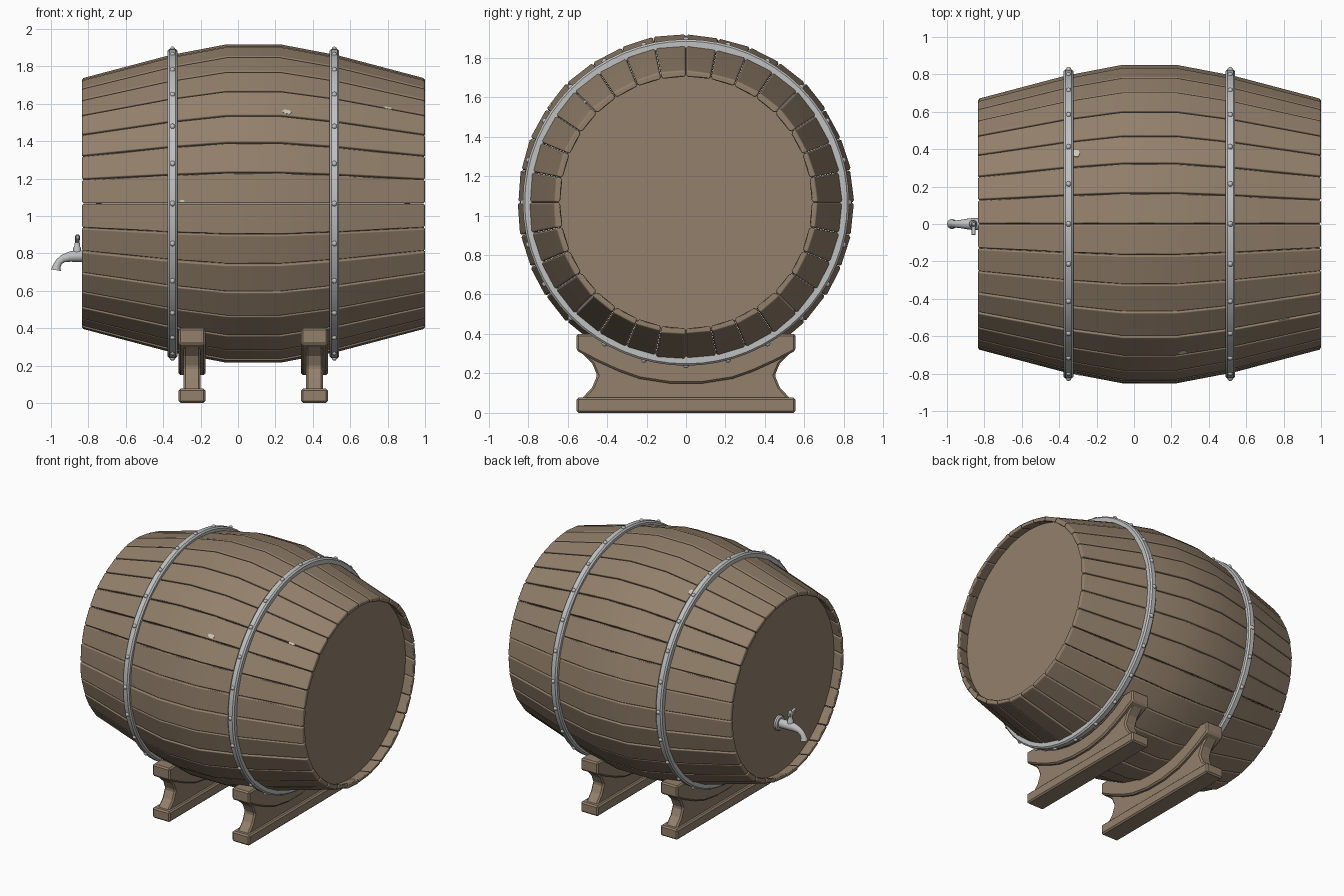
import bpy, bmesh, math, random
from mathutils import Vector

if "Cube" in bpy.data.objects:
    bpy.data.objects.remove(bpy.data.objects["Cube"])

random.seed(4)
CX, CZ, N = 0.0825, 1.066, 32          # barrel centre and stave count


def material(name, rgb):
    m = bpy.data.materials.new(name)
    m.diffuse_color = (*rgb, 1)
    m.use_nodes = True
    m.node_tree.nodes["Principled BSDF"].inputs["Base Color"].default_value = m.diffuse_color
    return m


WOOD = material("brown wood", (0.292, 0.216, 0.147))
STEEL = material("grey steel", (0.52, 0.525, 0.53))
CHIP = material("pale chip", (0.60, 0.57, 0.49))


def finish(name, bm, mat, bevel=0, smooth=False):
    bmesh.ops.recalc_face_normals(bm, faces=bm.faces)
    me = bpy.data.meshes.new(name)
    bm.to_mesh(me)
    bm.free()
    ob = bpy.data.objects.new(name, me)
    bpy.context.collection.objects.link(ob)
    me.materials.append(mat)
    if smooth:
        bpy.ops.object.select_all(action='DESELECT')
        ob.select_set(True)
        bpy.context.view_layer.objects.active = ob
        bpy.ops.object.shade_smooth_by_angle(angle=math.radians(40))
    if bevel:
        b = ob.modifiers.new("bevel", 'BEVEL')
        b.width, b.segments = bevel, 1
        b.limit_method, b.angle_limit = 'ANGLE', math.radians(40)
        b.harden_normals = smooth
    return ob


def loft(bm, rings, closed=False):
    """Skin a list of point rings; cap both ends unless closed."""
    vs = [[bm.verts.new(p) for p in r] for r in rings]
    n = len(vs[0])
    for i in range(len(vs) if closed else len(vs) - 1):
        a, b = vs[i], vs[(i + 1) % len(vs)]
        for j in range(n):
            k = (j + 1) % n
            bm.faces.new((a[j], a[k], b[k], b[j]))
    if not closed:
        bm.faces.new(vs[0])
        bm.faces.new(vs[-1])


def polar(x, r, a, t=0):
    """Point around the barrel axis, shifted t along the tangent."""
    c, s = math.cos(a), math.sin(a)
    return Vector((x, r * c - t * s, CZ + r * s + t * c))


# barrel outline (x, radius), mirrored about the middle
HALF = [(-0.9175, 0.667), (-0.45, 0.790), (-0.145, 0.848)]
OUTLINE = [(CX + x, r) for x, r in HALF] + [(CX - x, r) for x, r in HALF[::-1]]


def radius(x):
    for (x0, r0), (x1, r1) in zip(OUTLINE, OUTLINE[1:]):
        if x <= x1:
            return r0 + (r1 - r0) * (x - x0) / (x1 - x0)
    return OUTLINE[-1][1]


# staves
bm = bmesh.new()
for i in range(N):
    a = (i + 0.5) * 2 * math.pi / N
    lift, tilt = random.uniform(-0.004, 0.003), random.uniform(-0.003, 0.003)
    rings = []
    for x, r in OUTLINE:
        ro, ri = r + lift, r - 0.034
        wo = r * math.tan(math.pi / N) - 0.0015
        wi = ri * math.tan(math.pi / N) - 0.0005
        rings.append([polar(x, ri, a, -wi), polar(x, ri, a, wi),
                      polar(x, ro + tilt, a, wo), polar(x, ro - tilt, a, -wo)])
    loft(bm, rings)
finish("staves", bm, WOOD, bevel=0.009, smooth=True)

# barrel heads, recessed inside the stave ends
for name, x0, x1 in (("tap_end_head", -0.76, -0.73), ("plain_end_head", 0.89, 0.92)):
    bm = bmesh.new()
    loft(bm, [[polar(x, 0.655, k * math.pi / 32) for k in range(64)] for x in (x0, x1)])
    finish(name, bm, WOOD)

# hoops with rivets
for side, hx in (("left", -0.35), ("right", 0.515)):
    section = [(-0.026, 0.77), (-0.026, 0.817), (-0.016, 0.827),
               (0.016, 0.827), (0.026, 0.817), (0.026, 0.77)]
    bm = bmesh.new()
    loft(bm, [[polar(hx + x, r, k * math.pi / 32) for x, r in section]
              for k in range(64)], closed=True)
    finish(side + "_hoop", bm, STEEL, smooth=True)
    bm = bmesh.new()
    for k in range(24):
        ball = bmesh.ops.create_uvsphere(bm, u_segments=10, v_segments=6, radius=0.015)
        bmesh.ops.translate(bm, verts=ball["verts"], vec=polar(hx, 0.825, k * math.pi / 12))
    finish(side + "_hoop_rivets", bm, STEEL, smooth=True)

# small pale chips on the staves: x, angle, length, width
bm = bmesh.new()
for x, deg, l, w in ((0.26, 144.5, 0.05, 0.028), (-0.31, 62, 0.04, 0.04),
                     (0.80, 135, 0.055, 0.014), (0.46, 134, 0.03, 0.01),
                     (-0.30, 179, 0.03, 0.01)):
    a = math.radians(deg)
    shape = [(0.5, 0.1), (0.3, 0.5), (-0.2, 0.45), (-0.5, 0), (-0.25, -0.5), (0.35, -0.4)]
    loft(bm, [[polar(x + u * l, radius(x + u * l) + h, a, v * w) for u, v in shape]
              for h in (-0.004, 0.005)])
finish("stave_chips", bm, CHIP)


# cradles: curved saddle, narrow web and wide foot
def slab(bm, half, cx, width):
    pts = half + [(-y, z) for y, z in half[::-1] if y > 0]
    loft(bm, [[(cx + s * width / 2, y, z) for y, z in pts] for s in (-1, 1)])


def arc(y, r=0.815):
    return (y, CZ - math.sqrt(r * r - y * y))


saddle = [arc(0), arc(0.12), arc(0.24), arc(0.36), (0.465, 0.40), (0.555, 0.40),
          (0.555, 0.315), (0.45, 0.26), (0.34, 0.21), (0.235, 0.173), (0.08, 0.149)]
web = [(0, 0.18), (0.2, 0.195), (0.35, 0.245), (0.52, 0.33), (0.535, 0.31),
       (0.475, 0.25), (0.45, 0.19), (0.475, 0.13), (0.535, 0.065)]
foot = [(0.555, 0.0), (0.555, 0.077)]
for side, x in (("left", -0.246), ("right", 0.409)):
    bm = bmesh.new()
    slab(bm, saddle, x, 0.142)
    slab(bm, web, x, 0.092)
    slab(bm, foot, x, 0.142)
    finish(side + "_cradle", bm, WOOD, bevel=0.01)


# tap: flange, bent spout and handle
def tube(bm, path, n=16):
    """Round tube through (x, z, radius) points in the y = 0 plane."""
    rings = []
    for i, (x, z, r) in enumerate(path):
        p, q = path[max(i - 1, 0)], path[min(i + 1, len(path) - 1)]
        d = Vector((q[0] - p[0], 0, q[1] - p[1])).normalized()
        side, up = Vector((0, 1, 0)), d.cross(Vector((0, 1, 0)))
        rings.append([Vector((x, 0, z)) + r * (math.cos(t) * side + math.sin(t) * up)
                      for t in (k * 2 * math.pi / n for k in range(n))])
    loft(bm, rings)


bm = bmesh.new()
tube(bm, [(-0.75, 0.785, 0.055), (-0.772, 0.785, 0.055), (-0.782, 0.785, 0.046)])
tube(bm, [(-0.755, 0.785, 0.033), (-0.87, 0.785, 0.031), (-0.90, 0.782, 0.027),
          (-0.935, 0.772, 0.021), (-0.957, 0.755, 0.019), (-0.97, 0.73, 0.021),
          (-0.973, 0.71, 0.027)])
finish("tap_spout", bm, STEEL, smooth=True)
bm = bmesh.new()
tube(bm, [(-0.86, 0.80, 0.022), (-0.86, 0.828, 0.021), (-0.86, 0.836, 0.016),
          (-0.859, 0.865, 0.012), (-0.858, 0.888, 0.014), (-0.858, 0.902, 0.008)])
finish("tap_stem", bm, STEEL, smooth=True)
bm = bmesh.new()
wing = [(-0.06, 0.898), (-0.055, 0.878), (0, 0.852), (0.018, 0.862), (0.018, 0.882), (0, 0.885)]
loft(bm, [[(-0.858 + s * 0.011, y, z) for y, z in wing] for s in (-1, 1)])
finish("tap_handle", bm, STEEL, bevel=0.003)
